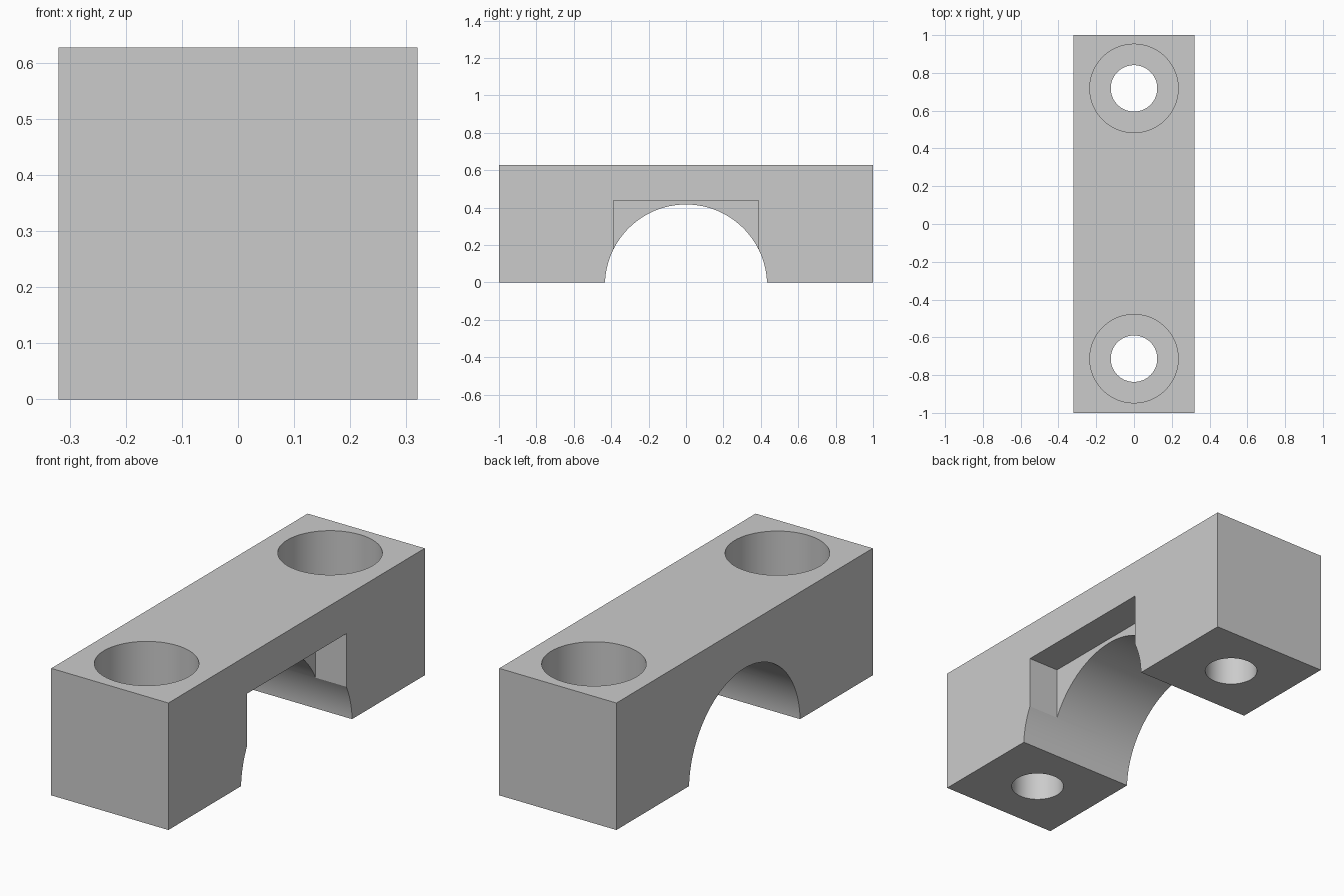
import bpy
import math

old = bpy.data.objects.get("Cube")
if old:
    bpy.data.objects.remove(old, do_unlink=True)

# Overall sizes
WIDTH, LENGTH, HEIGHT = 0.64, 2.0, 0.627
ARCH_RADIUS, ARCH_Z = 0.4335, -0.0165
HOLE_YS = (0.718, -0.713)
HOLE_RADIUS, BORE_RADIUS, BORE_FLOOR = 0.123, 0.234, 0.3

grey = bpy.data.materials.new("plain grey")
grey.use_nodes = True
colour = (0.6, 0.6, 0.6, 1.0)
grey.diffuse_color = colour
grey.node_tree.nodes["Principled BSDF"].inputs["Base Color"].default_value = colour


def box(name, low, high):
    centre = [(a + b) / 2 for a, b in zip(low, high)]
    bpy.ops.mesh.primitive_cube_add(size=1, location=centre)
    obj = bpy.context.object
    obj.name = name
    obj.scale = [b - a for a, b in zip(low, high)]
    bpy.ops.object.transform_apply(location=True, rotation=True, scale=True)
    return obj


def cylinder(name, radius, depth, location, rotation=(0, 0, 0)):
    bpy.ops.mesh.primitive_cylinder_add(vertices=96, radius=radius, depth=depth,
                                        location=location, rotation=rotation)
    obj = bpy.context.object
    obj.name = name
    return obj


def cut(target, cutter):
    bpy.context.view_layer.update()
    mod = target.modifiers.new("cut", "BOOLEAN")
    mod.operation = "DIFFERENCE"
    mod.solver = "EXACT"
    mod.object = cutter
    bpy.context.view_layer.objects.active = target
    bpy.ops.object.modifier_apply(modifier=mod.name)
    bpy.data.objects.remove(cutter, do_unlink=True)


# Solid block
clamp = box("clamp_block", (-WIDTH / 2, -LENGTH / 2, 0), (WIDTH / 2, LENGTH / 2, HEIGHT))
clamp.data.materials.append(grey)

# Arch running across the underside
cut(clamp, cylinder("arch_cutter", ARCH_RADIUS, 1, (0, 0, ARCH_Z), (0, math.pi / 2, 0)))

# Square recess in one side of the arch
cut(clamp, box("recess_cutter", (0.152, -0.388, -0.1), (0.5, 0.388, 0.439)))

# Counterbored bolt holes
for y in HOLE_YS:
    cut(clamp, cylinder("hole_cutter", HOLE_RADIUS, 2, (0, y, 0)))
    cut(clamp, cylinder("bore_cutter", BORE_RADIUS, 1, (0, y, BORE_FLOOR + 0.5)))

# Smooth curved walls, sharp edges
bpy.ops.object.select_all(action="DESELECT")
clamp.select_set(True)
bpy.context.view_layer.objects.active = clamp
bpy.ops.object.shade_smooth_by_angle(angle=math.radians(25))
